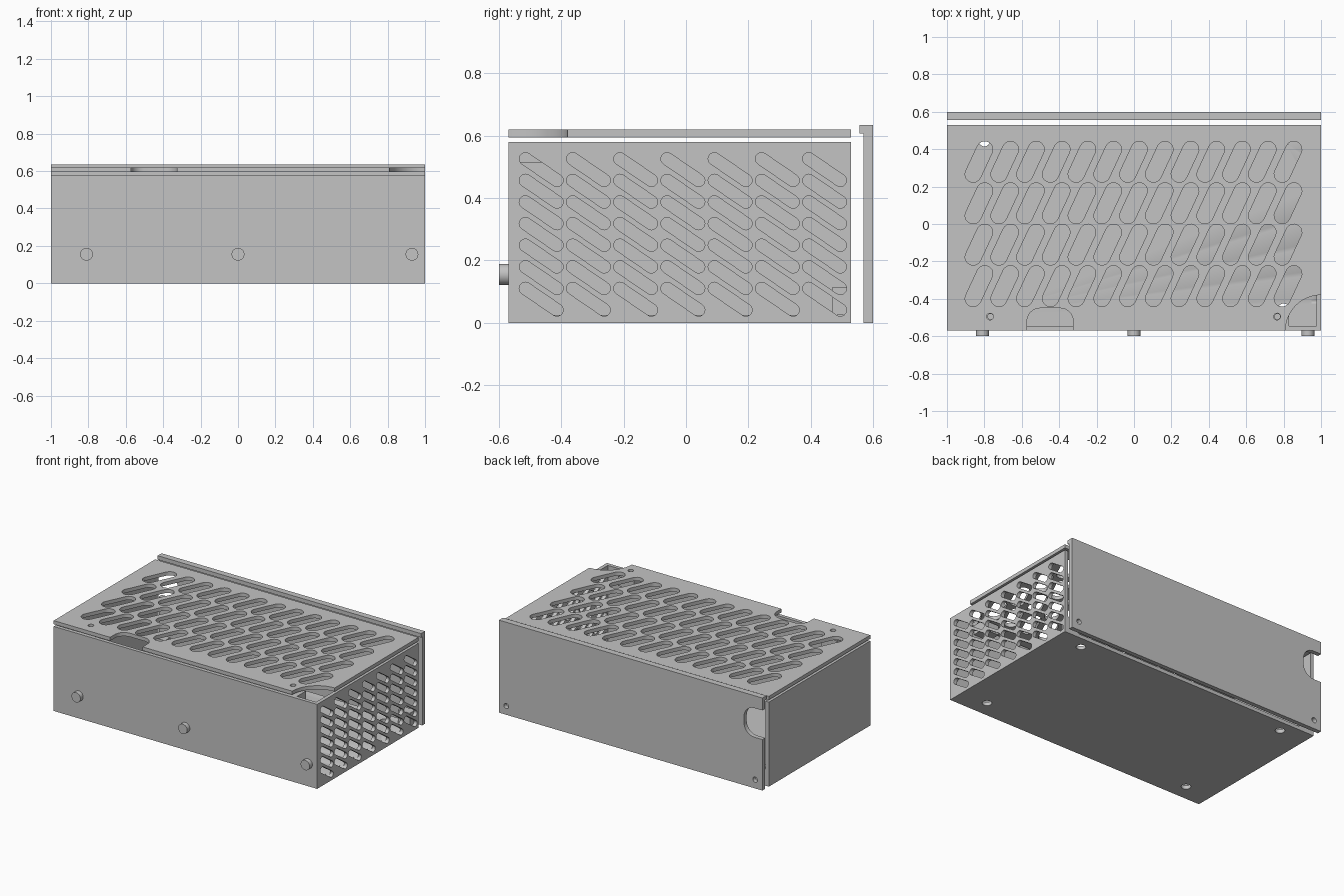
import bpy, bmesh, math

if "Cube" in bpy.data.objects:
    bpy.data.objects.remove(bpy.data.objects["Cube"])

# One plain grey for everything
GREY = (0.55, 0.55, 0.55, 1)
mat = bpy.data.materials.new("plain_grey")
mat.use_nodes = True
mat.diffuse_color = GREY
mat.node_tree.nodes["Principled BSDF"].inputs["Base Color"].default_value = GREY

WALL = 0.025
FRONT, BACK = -0.57, 0.53
CASE_TOP = 0.58
LID_LOW, LID_HIGH = 0.595, 0.62
PANEL_IN, PANEL_OUT, PANEL_TOP = 0.57, 0.6, 0.635


# Outline helpers
def rect(u0, u1, v0, v1):
    return [(u0, v0), (u1, v0), (u1, v1), (u0, v1)]


def arc(cu, cv, r, start, sweep, n):
    angles = [start + sweep * i / n for i in range(n + 1)]
    return [(cu + r * math.cos(a), cv + r * math.sin(a)) for a in angles]


def disc(u, v, r, n=32):
    return arc(u, v, r, 0, math.tau, n)[:-1]


def slot(a, b, r, n=10):
    t = math.atan2(b[1] - a[1], b[0] - a[0]) + math.pi / 2
    return arc(*a, r, t, math.pi, n) + arc(*b, r, t + math.pi, math.pi, n)


def rounded(u0, u1, v0, v1, r, n=8):
    q = math.pi / 2
    return (arc(u1 - r, v1 - r, r, 0, q, n) + arc(u0 + r, v1 - r, r, q, q, n)
            + arc(u0 + r, v0 + r, r, 2 * q, q, n) + arc(u1 - r, v0 + r, r, 3 * q, q, n))


# Extrude outlines along an axis into one object
PLACE = {"x": lambda u, v, w: (w, u, v),
         "y": lambda u, v, w: (u, w, v),
         "z": lambda u, v, w: (u, v, w)}


def prisms(name, axis, lo, hi, outlines):
    bm = bmesh.new()
    place = PLACE[axis]
    for pts in outlines:
        low = [bm.verts.new(place(u, v, lo)) for u, v in pts]
        high = [bm.verts.new(place(u, v, hi)) for u, v in pts]
        bm.faces.new(low)
        bm.faces.new(high)
        for i in range(len(pts)):
            j = (i + 1) % len(pts)
            bm.faces.new((low[i], low[j], high[j], high[i]))
    bmesh.ops.recalc_face_normals(bm, faces=bm.faces[:])
    mesh = bpy.data.meshes.new(name)
    bm.to_mesh(mesh)
    bm.free()
    mesh.materials.append(mat)
    obj = bpy.data.objects.new(name, mesh)
    bpy.context.collection.objects.link(obj)
    return obj


def activate(obj):
    bpy.ops.object.select_all(action="DESELECT")
    obj.select_set(True)
    bpy.context.view_layer.objects.active = obj


def cut(obj, axis, lo, hi, outlines):
    cutter = prisms("cutter", axis, lo, hi, outlines)
    cutter.hide_render = True
    mod = obj.modifiers.new("cut", "BOOLEAN")
    mod.operation, mod.solver, mod.object = "DIFFERENCE", "EXACT", cutter
    activate(obj)
    bpy.ops.object.modifier_apply(modifier=mod.name)
    bpy.data.objects.remove(cutter)


# Case: open at the top and back, vents on its left wall, holes in the floor
case = prisms("case", "z", 0, CASE_TOP, [rect(-1, 1, FRONT, BACK)])
cut(case, "z", WALL, 1, [rect(-1 + WALL, 1 - WALL, FRONT + WALL, 1)])
side_vents = []
for col in range(7):
    for row in range(7):
        y, z = -0.515 + col * 0.1515, 0.526 - row * 0.0693
        side_vents.append(slot((y, z), (y + 0.101, z - 0.069), 0.02))
cut(case, "x", 0.95, 1.1, side_vents)
cut(case, "z", -0.1, 0.1, [disc(x, y, 0.03) for x in (-0.8, 0.8) for y in (-0.455, 0.445)])

# Lid: slanted vents, screw holes, front notch and rounded corner cut
lid = prisms("lid", "z", LID_LOW, LID_HIGH, [rect(-1, 1, FRONT, BACK)])
lid_cuts = []
for col in range(13):
    for row in range(4):
        x, y = -0.86 + col * 0.1377, 0.266 - row * 0.2215
        lid_cuts.append(slot((x, y), (x + 0.062, y + 0.133), 0.043))
lid_cuts += [disc(x, -0.495, 0.018, 20) for x in (-0.77, 0.765)]
lid_cuts.append(rounded(-0.572, -0.325, -0.75, -0.45, 0.07))
lid_cuts.append(disc(1, FRONT, 0.19, 64))
cut(lid, "z", 0.5, 0.7, lid_cuts)

# Back panel with a hooked top lip, cable opening and screw holes
hook = [(PANEL_IN, 0), (PANEL_OUT, 0), (PANEL_OUT, PANEL_TOP), (0.557, PANEL_TOP),
        (0.557, 0.608), (PANEL_IN, 0.608)]
panel = prisms("back_panel", "x", -1, 1, [hook])
cut(panel, "y", 0.5, 0.7, [rounded(-1.2, -0.86, 0.35, 0.55, 0.08),
                           disc(-0.945, 0.06, 0.018, 20), disc(0.945, 0.06, 0.018, 20)])

parts = [case, lid, panel]

# Front buttons
for name, x in (("right_button", -0.81), ("middle_button", 0), ("left_button", 0.93)):
    parts.append(prisms(name, "y", -0.6, FRONT + 0.005, [disc(x, 0.155, 0.034)]))

# Screw blocks inside the case
for name, s in (("right", -1), ("left", 1)):
    lid_block = prisms(name + "_lid_block", "z", 0.515, CASE_TOP,
                       [rect(s * 0.77 - 0.06, s * 0.77 + 0.06, FRONT + WALL, -0.45)])
    cut(lid_block, "z", 0.54, 0.7, [disc(s * 0.767, -0.495, 0.015, 20)])
    panel_block = prisms(name + "_panel_block", "y", 0.47, BACK,
                         [rect(s * 0.93 - 0.045, s * 0.93 + 0.045, WALL, 0.115)])
    cut(panel_block, "y", 0.49, 0.6, [disc(s * 0.945, 0.06, 0.015, 20)])
    parts += [lid_block, panel_block]

# Smooth the rounded ends, keep the edges sharp
for obj in parts:
    activate(obj)
    bpy.ops.object.shade_smooth_by_angle(angle=math.radians(30))
